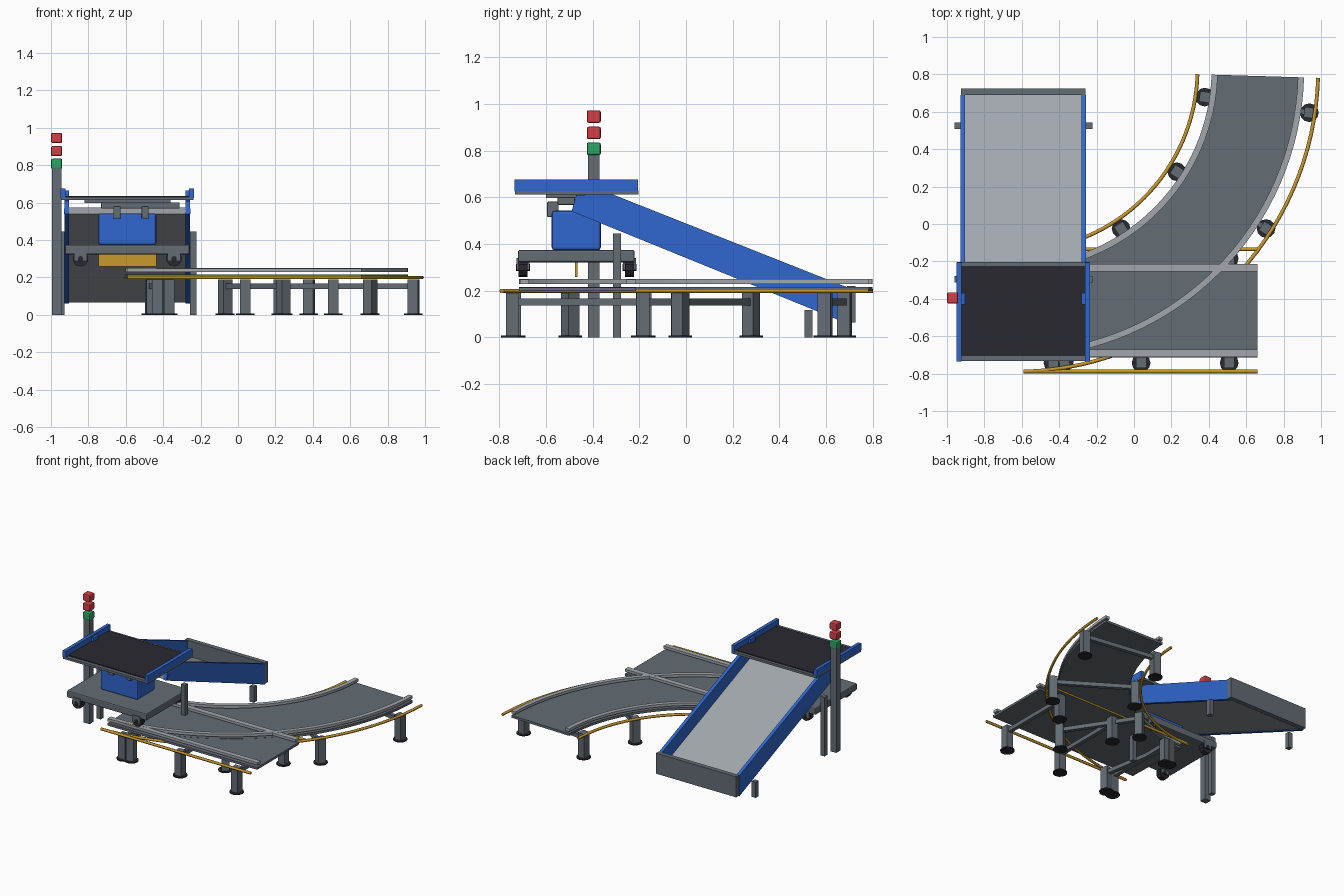
import bpy, bmesh, math
from mathutils import Vector

if "Cube" in bpy.data.objects:
    bpy.data.objects.remove(bpy.data.objects["Cube"])


def material(name, rgb):
    m = bpy.data.materials.new(name)
    m.use_nodes = True
    m.diffuse_color = (*rgb, 1)
    m.node_tree.nodes["Principled BSDF"].inputs["Base Color"].default_value = (*rgb, 1)
    return m


STEEL = material("steel grey", (.125, .15, .175))
LIGHT = material("light metal", (.36, .39, .42))
BLUE = material("blue paint", (.03, .135, .62))
DARK = material("dark rubber", (.022, .022, .03))
YELLOW = material("safety yellow", (.58, .32, .025))
RED = material("signal red", (.65, .05, .06))
GREEN = material("signal green", (.025, .38, .13))


def add(name, bm, mat):
    bmesh.ops.recalc_face_normals(bm, faces=bm.faces[:])
    me = bpy.data.meshes.new(name)
    bm.to_mesh(me)
    bm.free()
    me.materials.append(mat)
    ob = bpy.data.objects.new(name, me)
    bpy.context.collection.objects.link(ob)
    return ob


def box(name, x, y, z, mat, bevel=0):
    """Box from (min, max) pairs."""
    bm = bmesh.new()
    bmesh.ops.create_cube(bm, size=1)
    for v in bm.verts:
        v.co = [sum(r) / 2 + c * (r[1] - r[0]) for r, c in zip((x, y, z), v.co)]
    ob = add(name, bm, mat)
    if bevel:
        mod = ob.modifiers.new("bevel", "BEVEL")
        mod.width, mod.segments = bevel, 2
    return ob


def around(c, half):
    return (c - half, c + half)


def prism(name, pts, x0, x1, mat):
    """Side profile in y, z extruded across x."""
    bm = bmesh.new()
    f = bm.faces.new([bm.verts.new((x0, y, z)) for y, z in pts])
    ext = bmesh.ops.extrude_face_region(bm, geom=[f])["geom"]
    bmesh.ops.translate(bm, vec=(x1 - x0, 0, 0),
                        verts=[g for g in ext if isinstance(g, bmesh.types.BMVert)])
    return add(name, bm, mat)


def disc(name, loc, r, depth, mat, axis="Z", sides=8):
    bm = bmesh.new()
    bmesh.ops.create_cone(bm, cap_ends=True, segments=sides, radius1=r, radius2=r, depth=depth)
    ob = add(name, bm, mat)
    ob.location = loc
    if axis == "Y":
        ob.rotation_euler.x = math.pi / 2
    return ob


# Bend centre and sweep shared by the curved conveyor parts
CX, CY = -.635, .83
SWEEP = [-.03 - (math.pi / 2 - .06) * i / 32 for i in range(33)]


def polar(r, a, z=0):
    return Vector((CX + r * math.cos(a), CY + r * math.sin(a), z))


def sector(name, r0, r1, z0, z1, mat):
    """Curved bar with a rectangular section."""
    bm = bmesh.new()
    rings = [[bm.verts.new(polar(r, a, z)) for r, z in
              ((r0, z0), (r1, z0), (r1, z1), (r0, z1))] for a in SWEEP]
    for a, b in zip(rings, rings[1:]):
        for i in range(4):
            j = (i + 1) % 4
            bm.faces.new((a[i], a[j], b[j], b[i]))
    bm.faces.new(rings[0])
    bm.faces.new(rings[-1])
    return add(name, bm, mat)


def tube(name, pts, mat, r=.01):
    cu = bpy.data.curves.new(name, "CURVE")
    cu.dimensions = "3D"
    cu.bevel_depth, cu.bevel_resolution, cu.use_fill_caps = r, 1, True
    sp = cu.splines.new("POLY")
    sp.points.add(len(pts) - 1)
    for p, co in zip(sp.points, pts):
        p.co = (*co, 1)
    cu.materials.append(mat)
    ob = bpy.data.objects.new(name, cu)
    bpy.context.collection.objects.link(ob)


def leg_pair(name, a, b):
    """Two footed legs joined by a crossbar."""
    ang = math.atan2(b.y - a.y, b.x - a.x)
    for tag, p in (("inner", a), ("outer", b)):
        leg = box(f"{name}_{tag}_leg", around(0, .028), around(0, .028), (.004, .19), STEEL)
        leg.location, leg.rotation_euler.z = (p.x, p.y, 0), ang
        disc(f"{name}_{tag}_foot", (p.x, p.y, .004), .05, .008, DARK, sides=12)
    bar = box(f"{name}_crossbar", around(0, (b - a).length / 2), around(0, .014),
              (.138, .168), STEEL)
    mid = (a + b) / 2
    bar.location, bar.rotation_euler.z = (mid.x, mid.y, 0), ang


# Curved conveyor
sector("curved_bed", 1.05, 1.545, .198, .216, STEEL)
sector("curved_inner_rail", 1.05, 1.083, .23, .25, LIGHT)
sector("curved_outer_rail", 1.512, 1.545, .23, .25, LIGHT)
for tag, r in (("inner", .975), ("outer", 1.62)):
    tube(f"curved_{tag}_guard", [polar(r, a, .2) for a in SWEEP], YELLOW)
for i in range(4):
    a = -math.radians(8.5 + 24 * i)
    leg_pair(f"curved_{i}", polar(1.025, a), polar(1.59, a))

# Straight conveyor
LEN = (-.59, .66)
box("straight_bed", LEN, (-.715, -.215), (.198, .215), STEEL)
box("straight_back_rail", LEN, (-.255, -.215), (.23, .249), LIGHT)
box("straight_front_rail", LEN, (-.71, -.672), (.23, .249), LIGHT)
for tag, y in (("front", -.788), ("back", -.135)):
    tube(f"straight_{tag}_guard", [(x, y, .2) for x in LEN], YELLOW)
for i in range(3):
    x = -.433 + .471 * i
    leg_pair(f"straight_{i}", Vector((x, -.185, 0)), Vector((x, -.743, 0)))

# Sloping chute
MID = -.592
WALL = [(-.49, .54), (-.47, .61), (-.32, .615), (.69, .215), (.69, .06)]
for tag, s in (("right", -1), ("left", 1)):
    prism(f"chute_{tag}_wall", WALL, MID + s * .336, MID + s * .311, BLUE)
prism("chute_floor", [(-.48, .54), (-.48, .575), (.695, .1), (.695, .065)],
      MID - .312, MID + .312, LIGHT)
box("chute_end_plate", around(MID, .334), (.69, .725), (.065, .22), STEEL)
box("chute_head_bar", around(MID, .338), (-.48, -.433), (.54, .57), BLUE)
for tag, s in (("right", -1), ("left", 1)):
    x = around(MID + s * .352, .017)
    box(f"chute_{tag}_tall_post", x, (-.313, -.278), (0, .445), STEEL)
    box(f"chute_{tag}_short_post", x, (.507, .542), (0, .118), STEEL)

# Tipping tray
box("tray_frame", around(MID, .355), (-.733, -.203), (.613, .63), STEEL)
box("tray_belt", around(MID, .33), (-.706, -.225), (.628, .636), DARK)
for tag, s in (("right", -1), ("left", 1)):
    box(f"tray_{tag}_rail", around(MID + s * .343, .013), (-.735, -.205), (.626, .676), BLUE)
    box(f"tray_{tag}_bracket", around(MID + s * .323, .011), (-.43, -.37), (.63, .665), BLUE)
    box(f"hinge_{tag}_lug", around(MID + .02 + s * .075, .019), (-.595, -.545),
        (.515, .582), STEEL, .005)
box("hinge_plate", around(MID + .07, .21), (-.55, -.475), (.568, .602), STEEL, .005)
box("tray_spine", around(MID, .23), (-.6, -.33), (.598, .614), STEEL)

# Lift and wheeled base
box("lift_body", around(MID, .155), (-.575, -.365), (.374, .543), BLUE, .012)
box("base_platform", around(MID, .333), (-.72, -.22), (.322, .375), STEEL, .008)
box("warning_plate", around(MID, .155), (-.475, -.465), (.26, .325), YELLOW)
for side, s in (("right", -1), ("left", 1)):
    for end, y in (("front", -.698), ("back", -.242)):
        x = MID + s * .25
        box(f"{end}_{side}_caster_fork", around(x, .032), around(y, .027), (.29, .34), STEEL)
        disc(f"{end}_{side}_wheel", (x, y, .3), .042, .04, DARK, "Y", 10)
        disc(f"{end}_{side}_axle_cap", (x, y, .3), .015, .06, DARK, "Y")

# Signal tower
box("signal_pole", around(-.97, .025), around(-.395, .025), (0, .79), STEEL)
for name, z, mat in (("green_lamp", .808, GREEN), ("lower_red_lamp", .876, RED),
                     ("upper_red_lamp", .946, RED)):
    box(name, around(-.97, .03), around(-.395, .03), around(z, .027), mat, .008)
